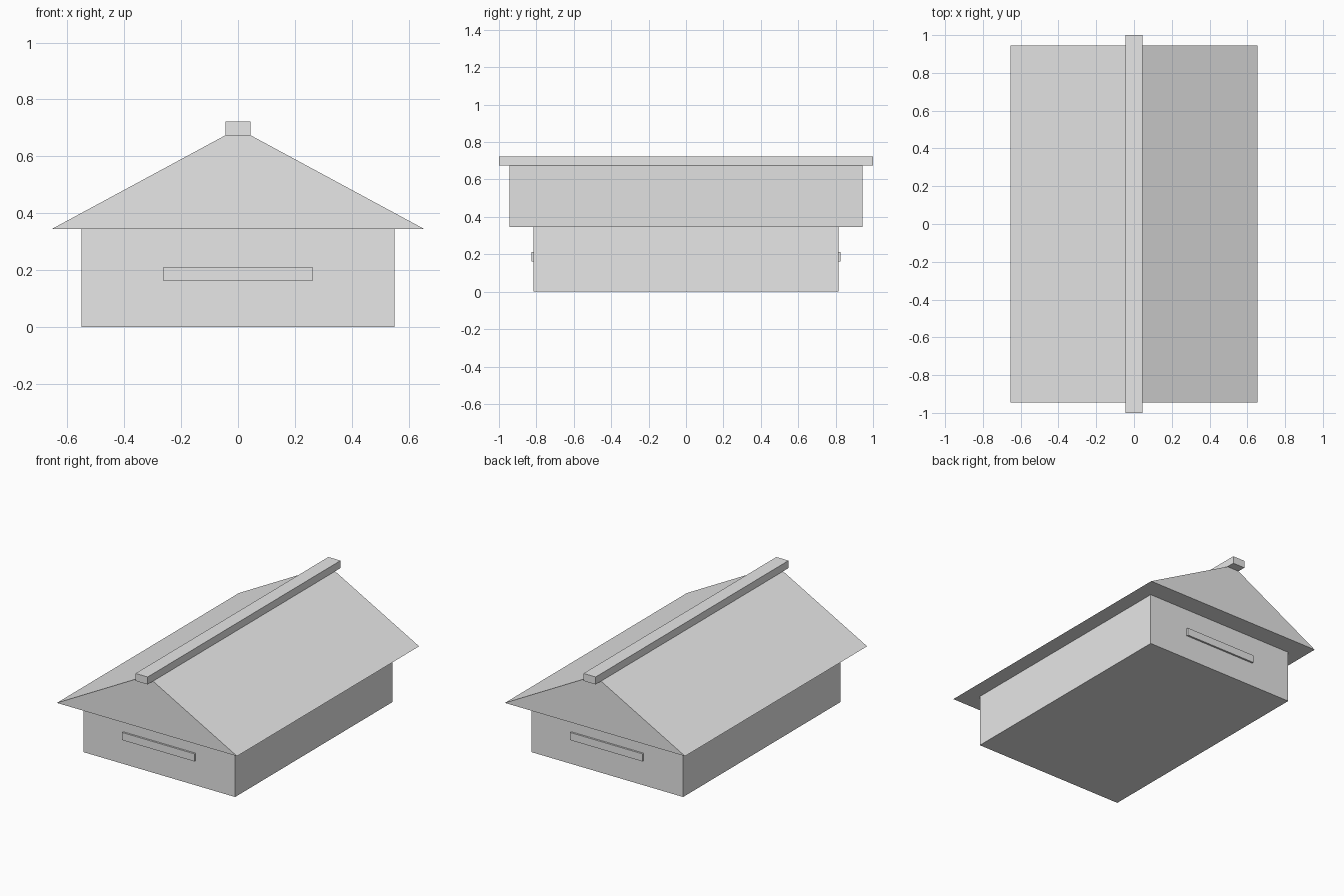
import bpy
import bmesh

default_cube = bpy.data.objects.get("Cube")
if default_cube:
    bpy.data.objects.remove(default_cube, do_unlink=True)

GREY = (0.8, 0.8, 0.8, 1.0)
grey = bpy.data.materials.new("plain_grey")
grey.use_nodes = True
grey.diffuse_color = GREY
grey.node_tree.nodes["Principled BSDF"].inputs["Base Color"].default_value = GREY


def extrude_profile(name, profile, y_front, y_back):
    """Extrude an (x, z) outline along y into a closed solid."""
    bm = bmesh.new()
    face = bm.faces.new([bm.verts.new((x, y_front, z)) for x, z in profile])
    result = bmesh.ops.extrude_face_region(bm, geom=[face], use_keep_orig=True)
    moved = [v for v in result["geom"] if isinstance(v, bmesh.types.BMVert)]
    bmesh.ops.translate(bm, verts=moved, vec=(0, y_back - y_front, 0))
    bmesh.ops.recalc_face_normals(bm, faces=bm.faces)
    mesh = bpy.data.meshes.new(name)
    bm.to_mesh(mesh)
    bm.free()
    mesh.materials.append(grey)
    obj = bpy.data.objects.new(name, mesh)
    bpy.context.collection.objects.link(obj)
    return obj


def rectangle(half_width, bottom, top):
    return [(-half_width, bottom), (half_width, bottom),
            (half_width, top), (-half_width, top)]


WALL_Y, EAVE_Z = 0.815, 0.345

# Walls
extrude_profile("walls", rectangle(0.55, 0, EAVE_Z), -WALL_Y, WALL_Y)

# Gabled roof with overhanging eaves
extrude_profile("roof", [(-0.654, EAVE_Z), (0.654, EAVE_Z), (0, 0.698)],
                -0.944, 0.944)

# Ridge beam
extrude_profile("ridge_beam", rectangle(0.044, 0.674, 0.723), -1, 1)

# Raised strip on each gable wall
for name, side in (("front_strip", -1), ("back_strip", 1)):
    extrude_profile(name, rectangle(0.262, 0.161, 0.211),
                    side * (WALL_Y - 0.01), side * (WALL_Y + 0.012))
